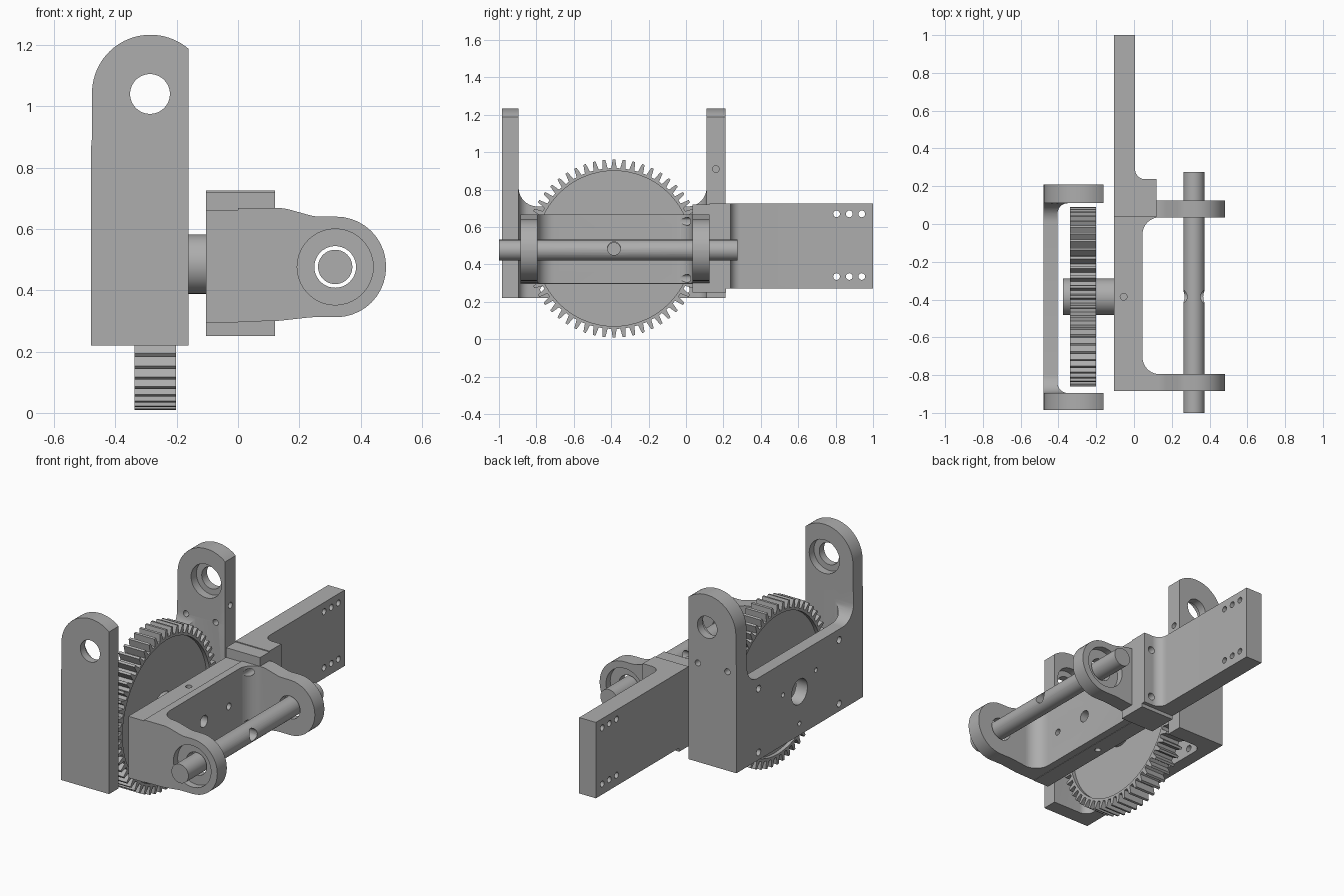
import bpy, bmesh, math
from mathutils import Vector

if "Cube" in bpy.data.objects:
    bpy.data.objects.remove(bpy.data.objects["Cube"])

grey = bpy.data.materials.new("machined grey")
grey.use_nodes = True
GREY = (0.42, 0.42, 0.42, 1)
grey.diffuse_color = GREY
grey.node_tree.nodes["Principled BSDF"].inputs["Base Color"].default_value = GREY

CY, CZ = -0.385, 0.48          # gear and shaft centre lines


def rounded(corners, steps=10):
    """Closed outline from (u, v) or (u, v, radius) corners."""
    pts = []
    n = len(corners)
    for i, c in enumerate(corners):
        p = Vector(c[:2])
        r = c[2] if len(c) > 2 else 0
        if not r:
            pts.append(p)
            continue
        a = (Vector(corners[i - 1][:2]) - p).normalized()
        b = (Vector(corners[(i + 1) % n][:2]) - p).normalized()
        half = a.angle(b) / 2
        centre = p + (a + b).normalized() * (r / math.sin(half))
        start = p + a * (r / math.tan(half)) - centre
        end = p + b * (r / math.tan(half)) - centre
        a0 = math.atan2(start.y, start.x)
        turn = math.atan2(end.y, end.x) - a0
        turn = (turn + math.pi) % (2 * math.pi) - math.pi
        for k in range(steps + 1):
            t = a0 + turn * k / steps
            pts.append(centre + r * Vector((math.cos(t), math.sin(t))))
    return [p for i, p in enumerate(pts) if (p - pts[i - 1]).length > 1e-4]


def prism(name, axis, outline, lo, hi):
    """Extrude an outline along an axis; the outline uses the other two axes."""
    place = {"x": lambda p, w: (w, p[0], p[1]),
             "y": lambda p, w: (p[0], w, p[1]),
             "z": lambda p, w: (p[0], p[1], w)}[axis]
    bm = bmesh.new()
    low = [bm.verts.new(place(p, lo)) for p in outline]
    high = [bm.verts.new(place(p, hi)) for p in outline]
    bm.faces.new(low)
    bm.faces.new(high)
    n = len(outline)
    for i in range(n):
        j = (i + 1) % n
        bm.faces.new((low[i], low[j], high[j], high[i]))
    bmesh.ops.recalc_face_normals(bm, faces=bm.faces)
    mesh = bpy.data.meshes.new(name)
    bm.to_mesh(mesh)
    bm.free()
    mesh.materials.append(grey)
    obj = bpy.data.objects.new(name, mesh)
    bpy.context.collection.objects.link(obj)
    return obj


def box(name, x0, x1, y0, y1, z0, z1):
    return prism(name, "z", [(x0, y0), (x1, y0), (x1, y1), (x0, y1)], z0, z1)


def rod(name, axis, u, v, r, lo, hi, sides=40):
    ring = [(u + r * math.cos(2 * math.pi * k / sides),
             v + r * math.sin(2 * math.pi * k / sides)) for k in range(sides)]
    return prism(name, axis, ring, lo, hi)


def combine(obj, tool, operation="DIFFERENCE"):
    bpy.context.view_layer.objects.active = obj
    mod = obj.modifiers.new("cut", "BOOLEAN")
    mod.object, mod.operation, mod.solver = tool, operation, "EXACT"
    bpy.ops.object.modifier_apply(modifier=mod.name)
    bpy.data.objects.remove(tool)


def drill(obj, axis, u, v, r, lo, hi, sides=24):
    combine(obj, rod("cutter", axis, u, v, r, lo, hi, sides))


def u_plan(x0, x_in, x1, y0, y0_in, y1_in, y1, r):
    return rounded([(x0, y0), (x1, y0), (x1, y0_in), (x_in, y0_in, r),
                    (x_in, y1_in, r), (x1, y1_in), (x1, y1), (x0, y1)])


# Outer yoke: back plate with two tall round-topped arms
yoke = prism("outer_yoke", "z",
             u_plan(-0.48, -0.405, -0.162, -0.985, -0.895, 0.11, 0.21, 0.055), 0.22, 1.4)
combine(yoke, prism("arm_shape", "y", rounded([
    (-0.6, 0.1), (0, 0.1), (-0.095, 0.85), (-0.095, 1.233, 0.19),
    (-0.476, 1.233, 0.19), (-0.476, 0.9), (-0.485, 0.8), (-0.6, 0.8)], 20),
    -2, 2), "INTERSECT")
combine(yoke, prism("window", "x", rounded([
    (-0.895, 1.5), (-0.895, 0.71, 0.1), (0.11, 0.71, 0.1), (0.11, 1.5)]), -0.6, -0.1))
drill(yoke, "y", -0.287, 1.04, 0.065, -1.2, 0.5, 40)
for lo, hi in ((-0.94, -0.8), (0.0, 0.16)):
    drill(yoke, "y", -0.287, 1.04, 0.1, lo, hi, 40)
for x in (-0.42, -0.225):
    drill(yoke, "y", x, 0.81, 0.018, 0, 0.3, 16)
drill(yoke, "x", 0.16, 0.91, 0.018, -0.3, 0, 16)
drill(yoke, "x", CY, CZ, 0.075, -0.6, -0.3, 32)
for y in (0.0, -0.76):
    for z in (0.265, 0.645):
        drill(yoke, "x", y, z, 0.02, -0.6, -0.3, 16)
for y, z in ((-0.23, 0.52), (CY, 0.29), (-0.54, 0.55)):
    drill(yoke, "x", y, z, 0.014, -0.6, -0.3, 12)

# Spur gear with recessed sides
TEETH = 56
teeth = []
for i in range(TEETH):
    for part, r in ((-0.30, 0.43), (-0.13, 0.476), (0.13, 0.476), (0.30, 0.43)):
        a = 2 * math.pi * (i + part) / TEETH
        teeth.append((CY + r * math.cos(a), CZ + 0.005 + r * math.sin(a)))
gear = prism("gear", "x", teeth, -0.338, -0.202)
drill(gear, "x", CY, CZ + 0.005, 0.415, -0.225, -0.1, 64)
drill(gear, "x", CY, CZ + 0.005, 0.415, -0.45, -0.315, 64)
hub = rod("gear_hub", "x", CY, CZ + 0.005, 0.097, -0.377, -0.1)

# Inner fork: plate with two short round-ended arms
fork = prism("inner_fork", "z",
             u_plan(-0.0, 0.045, 0.6, -0.885, -0.795, 0.035, 0.125, 0.09), 0.2, 0.8)
combine(fork, prism("fork_shape", "y", rounded([
    (-0.1, 0.295), (0.13, 0.3, 0.15), (0.24, 0.312, 0.15), (0.483, 0.312, 0.163),
    (0.483, 0.64, 0.163), (0.25, 0.64, 0.15), (0.15, 0.668, 0.15), (-0.1, 0.668)]),
    -2, 2), "INTERSECT")
drill(fork, "y", 0.317, 0.476, 0.068, -1, 0.5, 40)
drill(fork, "y", 0.317, 0.476, 0.124, -1, -0.845, 40)
drill(fork, "y", 0.317, 0.476, 0.124, 0.085, 0.3, 40)

# Backing strip behind the fork
strip = box("backing_strip", -0.105, 0.0, -0.885, 0.125, 0.295, 0.662)
drill(strip, "z", -0.055, CY, 0.018, 0.55, 0.8, 16)
drill(strip, "z", -0.055, CY, 0.018, 0.2, 0.4, 16)
for part in (fork, strip):
    drill(part, "x", CY, CZ, 0.035, -0.09, 0.2)
    for y in (-0.15, -0.62):
        drill(part, "x", y, CZ, 0.02, -0.09, 0.2, 16)

# Long bar with stepped mounting block
bar = prism("long_bar", "z", rounded([
    (-0.105, 0.125), (0.12, 0.125), (0.12, 0.237), (0.005, 0.237, 0.055),
    (0.005, 1.0), (-0.105, 1.0)]), 0.272, 0.725)
for y in (0.805, 0.873, 0.94):
    for z in (0.335, 0.67):
        drill(bar, "x", y, z, 0.018, -0.3, 0.3, 16)
block = box("mounting_block", -0.105, 0.12, 0.036, 0.214, 0.25, 0.72)
for part in (bar, block, fork):
    for z in (0.325, 0.63):
        drill(part, "y", 0.07, z, 0.022, -0.2, 0.5, 16)

# Cross-drilled shaft
shaft = rod("cross_shaft", "y", 0.317, 0.476, 0.056, -1.0, 0.275)
drill(shaft, "x", CY, 0.485, 0.035, 0, 0.6)

# Smooth round surfaces, keep machined edges crisp
for obj in (yoke, hub, fork, strip, bar, block, shaft, gear):
    bpy.ops.object.select_all(action="DESELECT")
    obj.select_set(True)
    bpy.context.view_layer.objects.active = obj
    bpy.ops.object.shade_smooth_by_angle(angle=math.radians(25))
